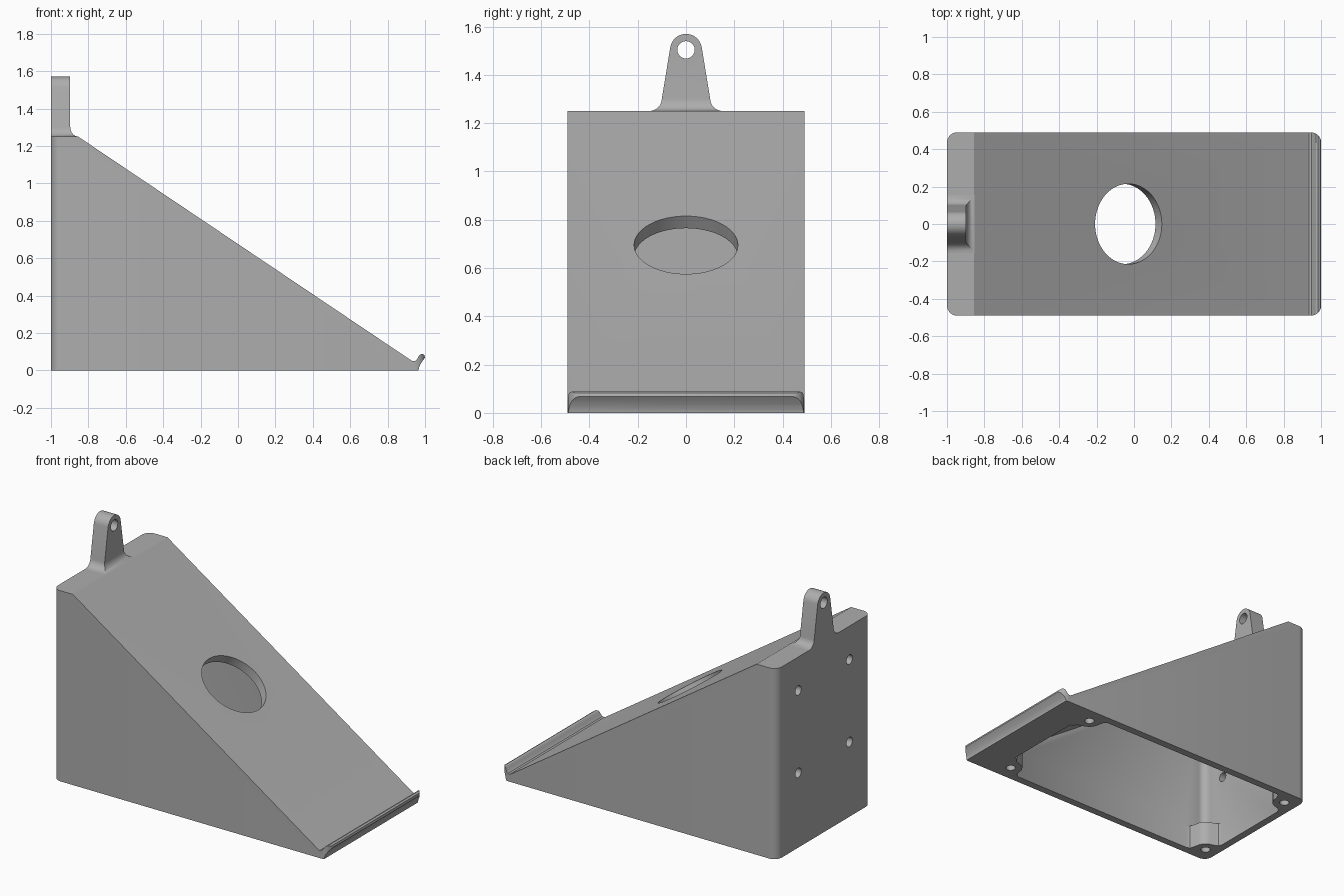
import bpy, bmesh, math
from math import sin, cos, pi, radians

if "Cube" in bpy.data.objects:
    bpy.data.objects.remove(bpy.data.objects["Cube"])

grey = bpy.data.materials.new("plain_grey")
grey.diffuse_color = (0.42, 0.42, 0.42, 1)
grey.use_nodes = True
grey.node_tree.nodes["Principled BSDF"].inputs["Base Color"].default_value = grey.diffuse_color


def obj_from(name, verts, faces):
    me = bpy.data.meshes.new(name)
    me.from_pydata(verts, [], faces)
    bm = bmesh.new()
    bm.from_mesh(me)
    bmesh.ops.recalc_face_normals(bm, faces=bm.faces)
    bm.to_mesh(me)
    bm.free()
    ob = bpy.data.objects.new(name, me)
    bpy.context.collection.objects.link(ob)
    return ob


def prism(name, pts, axis, lo, hi):
    """Extrude a 2D outline: (x, z) along y, or (x, y) along z."""
    n = len(pts)
    put = (lambda p, h: (p[0], h, p[1])) if axis == 'y' else (lambda p, h: (p[0], p[1], h))
    verts = [put(p, h) for h in (lo, hi) for p in pts]
    faces = [list(range(n)), list(range(n, 2 * n))]
    faces += [(i, (i + 1) % n, n + (i + 1) % n, n + i) for i in range(n)]
    return obj_from(name, verts, faces)


def rounded_plan(x0, x1, y, r, steps=8):
    pts = []
    for k, (cx, cy) in enumerate([(x1 - r, y - r), (x0 + r, y - r), (x0 + r, r - y), (x1 - r, r - y)]):
        for i in range(steps + 1):
            a = pi / 2 * (k + i / steps)
            pts.append((cx + r * cos(a), cy + r * sin(a)))
    return pts


def cylinder(r, length, loc, rot=(0, 0, 0), sides=32):
    bpy.ops.mesh.primitive_cylinder_add(vertices=sides, radius=r, depth=length, location=loc, rotation=rot)
    return bpy.context.object


def boolean(target, tool, op='DIFFERENCE'):
    m = target.modifiers.new("cut", 'BOOLEAN')
    m.operation, m.object, m.solver = op, tool, 'EXACT'
    bpy.context.view_layer.objects.active = target
    bpy.ops.object.modifier_apply(modifier=m.name)
    bpy.data.objects.remove(tool)


def finish(ob, angle=30):
    ob.data.materials.clear()
    ob.data.materials.append(grey)
    bpy.ops.object.select_all(action='DESELECT')
    ob.select_set(True)
    bpy.context.view_layer.objects.active = ob
    bpy.ops.object.shade_smooth_by_angle(angle=radians(angle))


# Wedge shell with a curled lip at the low end
SLOPE = 0.672
profile = [(-1.1, 0), (-1.1, 1.25), (-0.855, 1.25), (0.922, 0.056), (0.935, 0.049), (0.948, 0.051),
           (0.958, 0.061), (0.966, 0.076), (0.974, 0.085), (0.985, 0.088), (0.996, 0.082),
           (1.0, 0.068), (0.985, 0.048), (0.974, 0.03), (0.967, 0.012), (0.965, 0)]
body = prism("wedge_body", profile, 'y', -0.6, 0.6)
boolean(body, prism("plan", rounded_plan(-1, 1.001, 0.49, 0.055), 'z', -1, 2), 'INTERSECT')

# Hollow inside, open at the bottom
roof = lambda x: 1.25 - SLOPE * (x + 0.855) - 0.073
cavity = prism("cavity", [(-1.1, -0.1), (-1.1, 1.19), (-0.874, 1.19), (0.9, roof(0.9)), (0.9, -0.1)], 'y', -0.6, 0.6)
boolean(cavity, prism("inner_plan", rounded_plan(-0.95, 0.75, 0.44, 0.05), 'z', -1, 2), 'INTERSECT')

# Corner screw bosses left standing in the cavity
boss = [(0.11, -0.055), (0.088, -0.045), (0.078, -0.015), (0.07, 0.025), (0.053, 0.053), (0.025, 0.07),
        (-0.01, 0.08), (-0.03, 0.09), (-0.04, 0.115), (-0.12, 0.115), (-0.12, -0.12), (0.11, -0.12)]
corners = [(x, s * 0.385, -s) for x in (-0.91, 0.69) for s in (-1, 1)]
for x, y, sy in corners:
    sx = 1 if x < 0 else -1
    boolean(cavity, prism("boss", [(x + sx * u, y + sy * v) for u, v in boss], 'z', -0.2, 0.16))
boolean(body, cavity)

# Screw holes in the bosses
for x, y, _ in corners:
    boolean(body, cylinder(0.03, 0.24, (x, y, 0)))

# Four mounting holes through the back wall
for y in (-0.265, 0.265):
    for z in (0.49, 1.03):
        boolean(body, cylinder(0.031, 0.2, (-1, y, z), (0, pi / 2, 0)))

# Round opening square to the slope
boolean(body, cylinder(0.215, 0.3, (-0.03, 0, 0.695), (0, math.atan(SLOPE), 0), 64))
finish(body)

# Hanging tab: stacked rectangles (height, half width, front x)
rows = []
for i in range(9):                                   # flared foot
    a = pi / 2 * i / 8
    rows.append((1.25 + 0.052 * (1 - cos(a)), 0.1 + 0.055 * (1 - sin(a)), -0.897 + 0.043 * (1 - sin(a))))
for i in range(13):                                  # tapered neck and round head
    a = radians(9) + radians(80.5) * i / 12
    rows.append((1.504 + 0.066 * sin(a), 0.066 * cos(a), -0.897))
verts, faces = [], []
for z, w, xf in rows:
    verts += [(-1, -w, z), (xf, -w, z), (xf, w, z), (-1, w, z)]
for r in range(len(rows) - 1):
    for k in range(4):
        a, b = 4 * r + k, 4 * r + (k + 1) % 4
        faces.append((a, b, b + 4, a + 4))
n = len(verts)
faces += [(0, 1, 2, 3), (n - 4, n - 3, n - 2, n - 1)]
tab = obj_from("hanging_tab", verts, faces)
boolean(tab, cylinder(0.036, 0.4, (-0.95, 0, 1.504), (0, pi / 2, 0)))
finish(tab)
